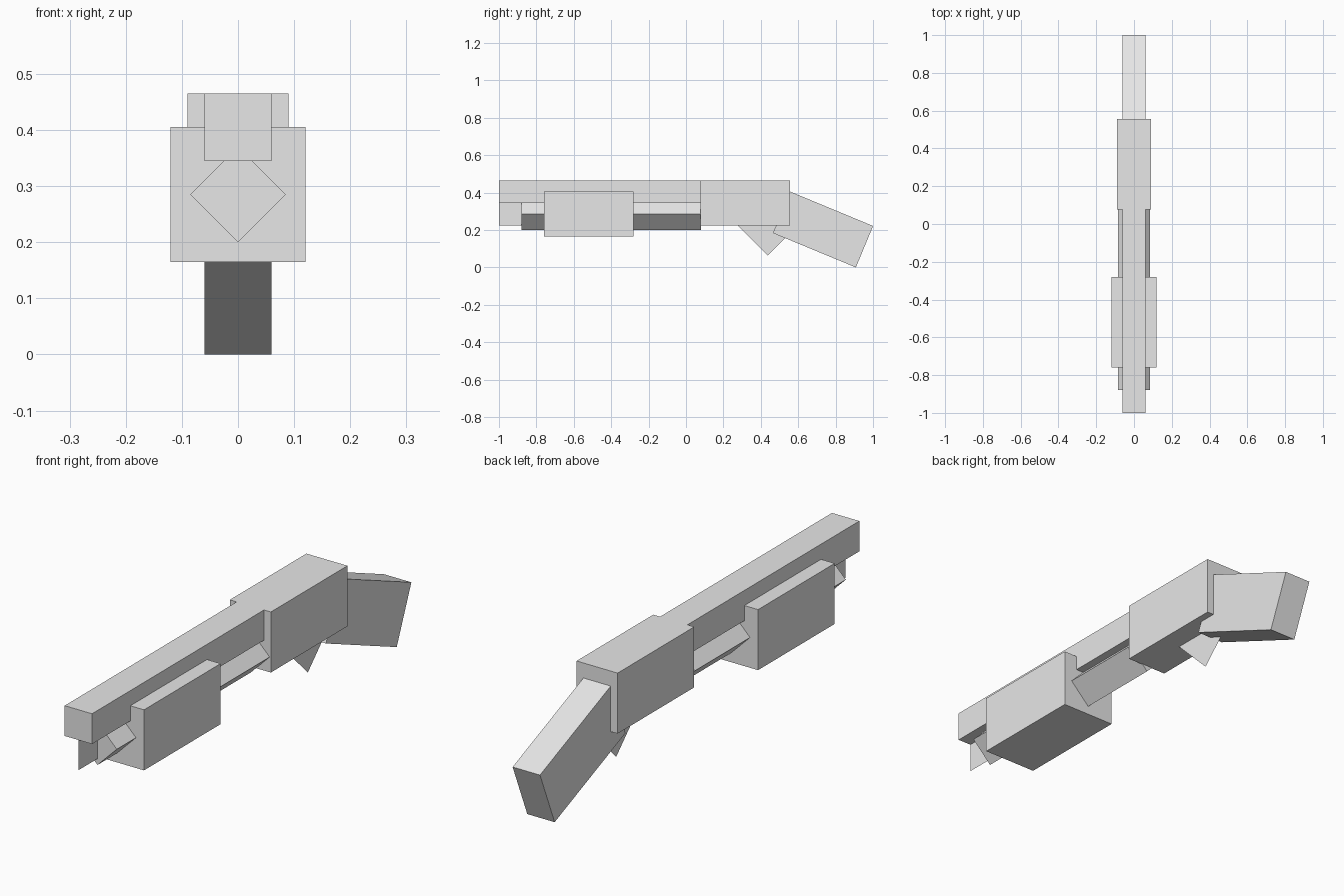
import bpy, bmesh, math
from mathutils import Matrix, Vector

if "Cube" in bpy.data.objects:
    bpy.data.objects.remove(bpy.data.objects["Cube"])

grey = bpy.data.materials.new("light grey")
grey.diffuse_color = (0.8, 0.8, 0.8, 1)
grey.use_nodes = True
grey.node_tree.nodes["Principled BSDF"].inputs["Base Color"].default_value = grey.diffuse_color


def finish(name, bm, matrix):
    bmesh.ops.transform(bm, matrix=matrix, verts=bm.verts)
    mesh = bpy.data.meshes.new(name)
    bm.to_mesh(mesh)
    bm.free()
    mesh.materials.append(grey)
    obj = bpy.data.objects.new(name, mesh)
    bpy.context.collection.objects.link(obj)
    return obj


def box(name, centre, size, angle=0, axis='X'):
    bm = bmesh.new()
    bmesh.ops.create_cube(bm, size=1)
    return finish(name, bm, Matrix.Translation(Vector(centre))
                  @ Matrix.Rotation(math.radians(angle), 4, axis)
                  @ Matrix.Diagonal((*size, 1)))


def side_plate(name, centre, side, angle=0):
    """Flat square standing in the middle plane."""
    bm = bmesh.new()
    bmesh.ops.create_grid(bm, x_segments=1, y_segments=1, size=side / 2)
    return finish(name, bm, Matrix.Translation(Vector(centre))
                  @ Matrix.Rotation(math.radians(angle), 4, 'X')
                  @ Matrix.Rotation(math.radians(90), 4, 'Y'))


# Long top barrel and the square tube turned on edge below it
box("barrel", (0, -0.46, 0.405), (0.12, 1.08, 0.12))
box("lower_tube", (0, -0.40, 0.285), (0.12, 0.96, 0.12), 45, 'Y')

# Sliding fore grip and main body
box("fore_grip", (0, -0.52, 0.285), (0.24, 0.48, 0.24))
box("body", (0, 0.317, 0.345), (0.18, 0.48, 0.24))

# Sloping rear stock
box("stock", (0, 0.7325, 0.203), (0.12, 0.48, 0.24), -22.5, 'X')

# Flat plates: muzzle bracket and trigger guard
side_plate("muzzle_bracket", (0, -0.88, 0.345), 0.24)
side_plate("trigger_guard", (0, 0.437, 0.233), 0.24, 45)
